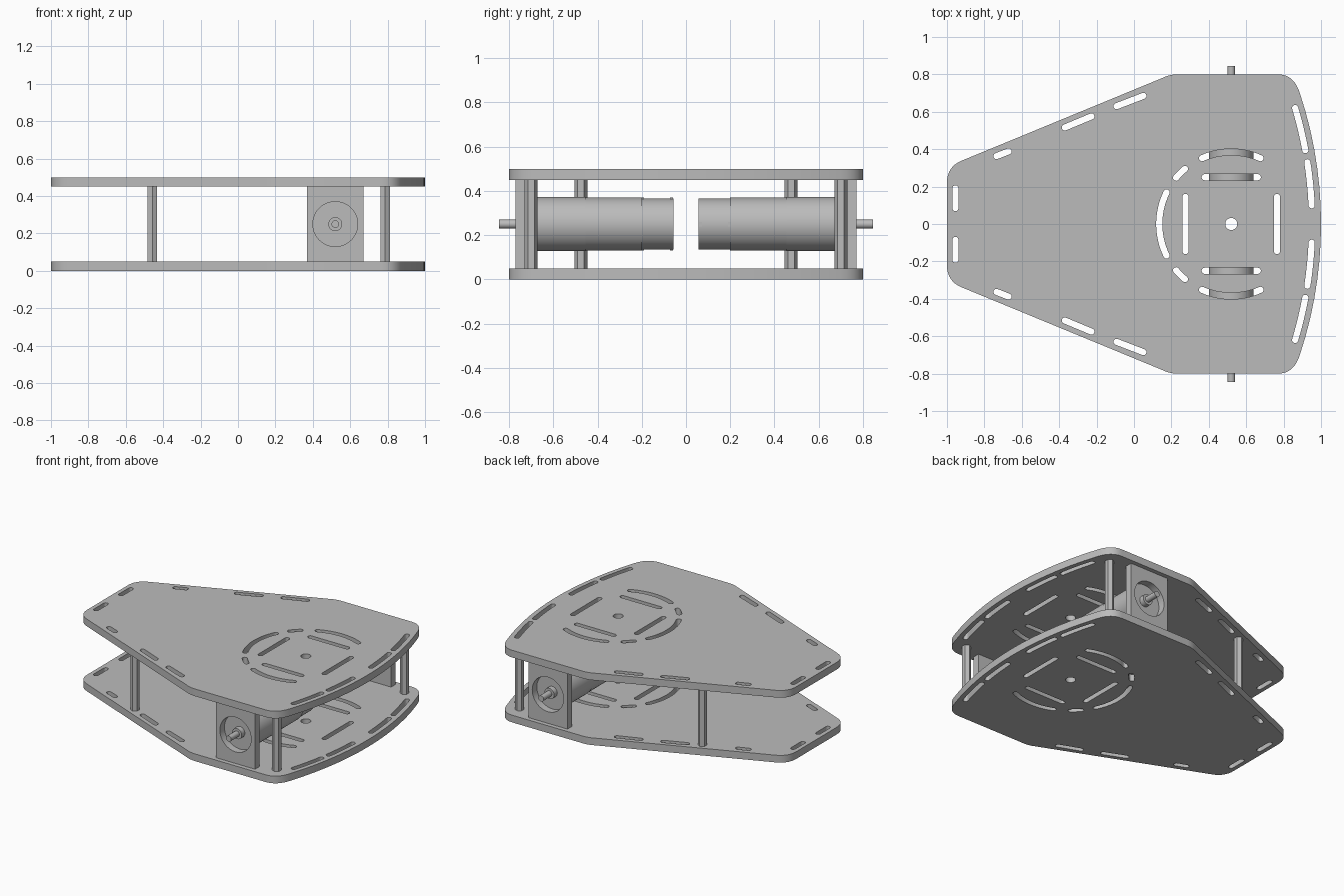
import bpy, bmesh
from math import sin, cos, pi, radians, sqrt, atan2
from mathutils import Vector, Matrix

old = bpy.data.objects.get("Cube")
if old:
    bpy.data.objects.remove(old)

GREY = (0.5, 0.5, 0.5, 1)
metal = bpy.data.materials.new("plain grey")
metal.use_nodes = True
metal.diffuse_color = GREY
metal.node_tree.nodes["Principled BSDF"].inputs["Base Color"].default_value = GREY


def finish(name, bm, matrix=Matrix()):
    """Turn a bmesh into a cleaned object with sharp edges kept."""
    bmesh.ops.remove_doubles(bm, verts=bm.verts, dist=1e-5)
    bmesh.ops.recalc_face_normals(bm, faces=bm.faces)
    bm.transform(matrix)
    mesh = bpy.data.meshes.new(name)
    bm.to_mesh(mesh)
    bm.free()
    mesh.materials.clear()
    mesh.materials.append(metal)
    ob = bpy.data.objects.new(name, mesh)
    bpy.context.collection.objects.link(ob)
    bpy.ops.object.select_all(action='DESELECT')
    ob.select_set(True)
    bpy.context.view_layer.objects.active = ob
    bpy.ops.object.shade_smooth_by_angle(angle=radians(30))
    return ob


def sheet(name, loops, thick, matrix):
    """Flat sheet: first loop is the outline, the others are holes."""
    cu = bpy.data.curves.new(name + "_outline", 'CURVE')
    cu.dimensions = '2D'
    cu.fill_mode = 'BOTH'
    cu.extrude = thick / 2
    for loop in loops:
        sp = cu.splines.new('POLY')
        sp.points.add(len(loop) - 1)
        for p, (x, y) in zip(sp.points, loop):
            p.co = (x, y, 0, 1)
        sp.use_cyclic_u = True
    tmp = bpy.data.objects.new(name + "_outline", cu)
    bpy.context.collection.objects.link(tmp)
    bpy.context.view_layer.update()
    mesh = bpy.data.meshes.new_from_object(
        tmp.evaluated_get(bpy.context.evaluated_depsgraph_get()))
    bm = bmesh.new()
    bm.from_mesh(mesh)
    bpy.data.objects.remove(tmp)
    bpy.data.curves.remove(cu)
    bpy.data.meshes.remove(mesh)
    return finish(name, bm, matrix)


def arc(cx, cy, r, a0, a1, n):
    return [(cx + r * cos(a0 + (a1 - a0) * i / n),
             cy + r * sin(a0 + (a1 - a0) * i / n)) for i in range(n + 1)]


def circle(cx, cy, r, n=48):
    return arc(cx, cy, r, 0, 2 * pi, n)[:-1]


def slot(path, r=0.0165):
    """Round-ended slot following a path of points."""
    pts = [Vector(p) for p in path]
    left, right = [], []
    for i, p in enumerate(pts):
        d = (pts[min(i + 1, len(pts) - 1)] - pts[max(i - 1, 0)]).normalized()
        n = Vector((-d.y, d.x)) * r
        left.append(tuple(p + n))
        right.append(tuple(p - n))
    d0, d1 = pts[1] - pts[0], pts[-1] - pts[-2]
    a0, a1 = atan2(d0.y, d0.x), atan2(d1.y, d1.x)
    end = arc(*pts[-1], r, a1 + pi / 2, a1 - pi / 2, 8)[1:-1]
    start = arc(*pts[0], r, a0 - pi / 2, a0 - 3 * pi / 2, 8)[1:-1]
    return left + end + right[::-1] + start


def corner(a, b, c, n=8):
    """Rounded corner from a to c, bulging towards b."""
    a, b, c = Vector(a), Vector(b), Vector(c)
    return [tuple(a * (1 - t) ** 2 + b * 2 * t * (1 - t) + c * t * t)
            for t in (i / n for i in range(n + 1))]


def flip(pts):
    return [(x, -y) for x, y in pts]


# Deck outline: narrow tail, wide body, bowed right end
BOW = 2.22
def bow_x(y, tip=1.0, r=BOW):
    return tip - r + sqrt(r * r - y * y)

half = corner((-1, 0.22), (-1, 0.305), (-0.925, 0.337))
half += corner((0.15, 0.78), (0.19, 0.8), (0.23, 0.8), 4)
half += corner((0.77, 0.8), (0.855, 0.8), (bow_x(0.7), 0.7))
half += [(bow_x(y), y) for y in (0.6, 0.5, 0.4, 0.3, 0.2, 0.1)]
outline = half + [(1, 0)] + flip(half)[::-1]

# Deck slots, mirrored front to back
HUB = 0.52
RING = 0.385
paths = [
    [(-0.955, 0.085), (-0.955, 0.19)],
    [(-0.735, 0.363), (-0.671, 0.388)],
    [(-0.37, 0.516), (-0.228, 0.575)],
    [(-0.093, 0.63), (0.05, 0.685)],
    [(0.378, 0.25), (0.662, 0.25)],
    arc(HUB, 0, RING, radians(66), radians(114), 16),
    arc(HUB, 0, RING, radians(130), radians(140), 4),
]
for y0, y1 in ((0.1, 0.33), (0.395, 0.62)):
    ys = [y0 + (y1 - y0) * i / 8 for i in range(9)]
    paths.append([(bow_x(y, 0.952, 2.17), y) for y in ys])
holes = []
for p in paths:
    holes += [slot(p), slot(flip(p))]
holes.append(slot(arc(HUB, 0, RING, radians(154), radians(206), 16)))
holes += [slot([(x, -0.145), (x, 0.145)]) for x in (0.275, 0.765)]
holes.append(circle(HUB, 0, 0.032, 32))

for name, z in (("bottom_deck", 0.025), ("top_deck", 0.475)):
    sheet(name, [outline] + holes, 0.05, Matrix.Translation((0, 0, z)))


# Hexagonal spacer posts between the decks
def post(name, x, y):
    bm = bmesh.new()
    bmesh.ops.create_cone(bm, cap_ends=True, segments=6, radius1=0.029,
                          radius2=0.029, depth=0.4)
    bm.transform(Matrix.Rotation(radians(30), 4, 'Z'))
    # points face front and back
    if max(v.co.y for v in bm.verts) < 0.0285:
        bm.transform(Matrix.Rotation(radians(30), 4, 'Z'))
    finish(name, bm, Matrix.Translation((x, y, 0.25)))


# Motor turned from a profile of (distance from centre plane, radius)
def motor(name, side):
    profile = [(0.845, 0), (0.845, 0.02), (0.755, 0.02), (0.755, 0.037),
               (0.72, 0.037), (0.72, 0.1225), (0.455, 0.1225), (0.455, 0.12),
               (0.2, 0.12), (0.2, 0.115), (0.057, 0.115), (0.057, 0)]
    bm = bmesh.new()
    vs = [bm.verts.new((r, side * y, 0)) for y, r in profile]
    es = [bm.edges.new(pair) for pair in zip(vs, vs[1:])]
    bmesh.ops.spin(bm, geom=vs + es, axis=(0, 1, 0), cent=(0, 0, 0),
                   angle=2 * pi, steps=48)
    finish(name, bm, Matrix.Translation((HUB, 0, 0.25)))


# Small clips holding the motor end cap
def clip(name, side, y, angle):
    bm = bmesh.new()
    bmesh.ops.create_cube(bm, size=1)
    bm.transform(Matrix.Diagonal((0.02, 0.014, 0.012, 1)))
    place = (Matrix.Translation((HUB, side * y, 0.25))
             @ Matrix.Rotation(angle, 4, 'Y') @ Matrix.Translation((0, 0, 0.114)))
    finish(name, bm, place)


for side, end in ((-1, "front"), (1, "back")):
    post(end + "_tail_post", -0.458, side * 0.475)
    post(end + "_body_post", 0.787, side * 0.70)
    mount = [(0.37, 0.05), (0.67, 0.05), (0.67, 0.45), (0.37, 0.45)]
    sheet(end + "_motor_mount", [mount, circle(HUB, 0.25, 0.12)], 0.05,
          Matrix.Translation((0, side * 0.745, 0)) @ Matrix.Rotation(pi / 2, 4, 'X'))
    motor(end + "_motor", side)
    turn = 0 if side < 0 else pi / 2
    for i in range(2):
        clip(f"{end}_motor_inner_clip_{i + 1}", side, 0.197, turn + pi * i)
        clip(f"{end}_motor_end_clip_{i + 1}", side, 0.065, turn + pi * i)
